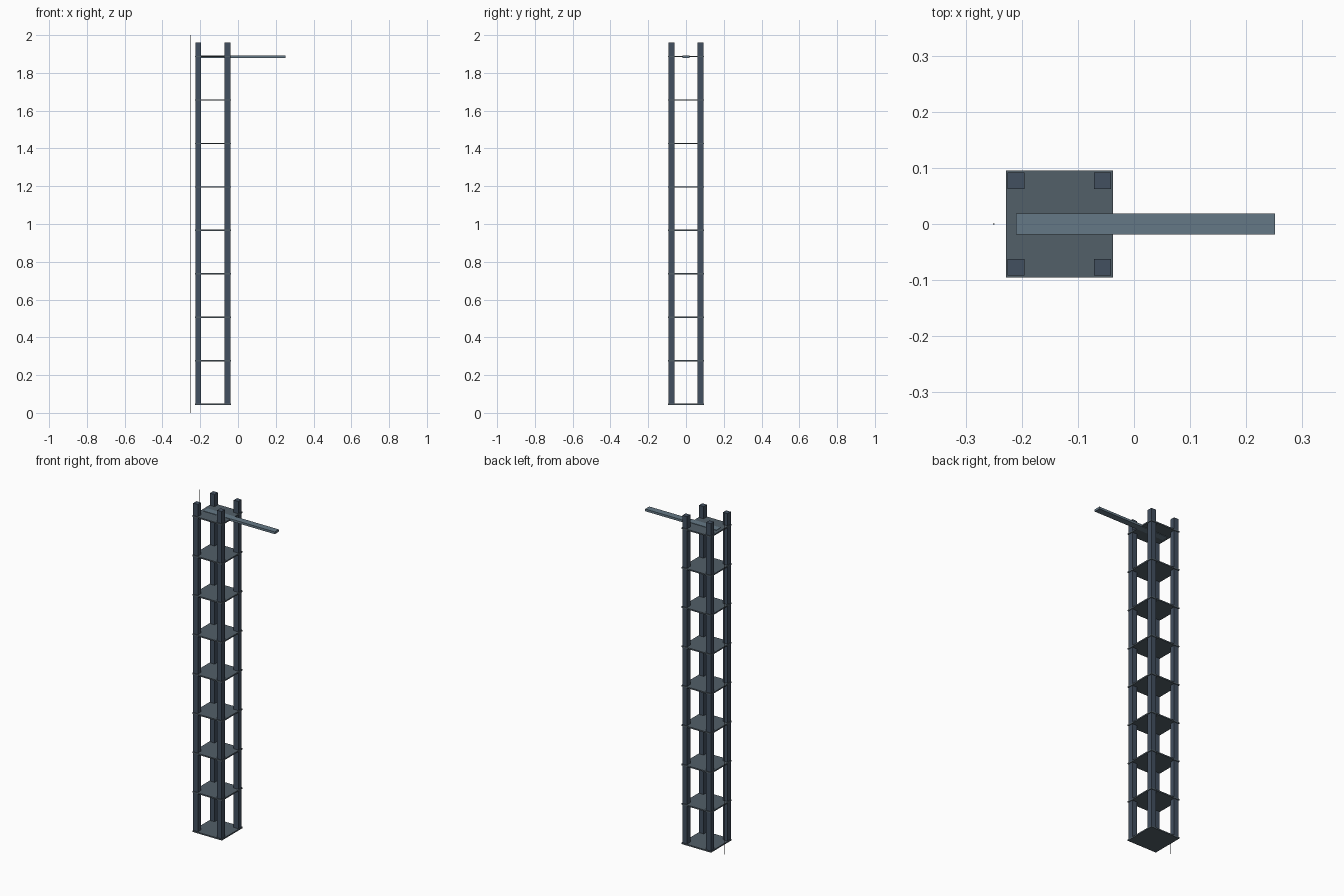
import bpy

if "Cube" in bpy.data.objects:
    bpy.data.objects.remove(bpy.data.objects["Cube"])

CX = -0.133          # tower axis
HALF_PLATE = 0.0955
POST_OFF, POST_W = 0.0770, 0.0300
Z0, STEP = 0.045, 0.2302


def material(name, rgb):
    m = bpy.data.materials.new(name)
    m.diffuse_color = (*rgb, 1)
    m.use_nodes = True
    m.node_tree.nodes["Principled BSDF"].inputs["Base Color"].default_value = m.diffuse_color
    return m


steel = material("dark_steel", (0.055, 0.08, 0.115))
plate_mat = material("plate_steel", (0.085, 0.115, 0.14))
arm_mat = material("arm_steel", (0.13, 0.19, 0.24))
cable_mat = material("cable_dark", (0.03, 0.035, 0.04))


def box(name, lo, hi, mat):
    mid = [(a + b) / 2 for a, b in zip(lo, hi)]
    bpy.ops.mesh.primitive_cube_add(size=1, location=mid)
    ob = bpy.context.object
    ob.name = name
    ob.scale = [b - a for a, b in zip(lo, hi)]
    bpy.ops.object.transform_apply(location=False, rotation=False, scale=True)
    ob.data.materials.append(mat)
    return ob


# Four corner posts
for sx, side in ((-1, "left"), (1, "right")):
    for sy, end in ((-1, "front"), (1, "back")):
        x, y, h = CX + sx * POST_OFF, sy * POST_OFF, POST_W / 2
        box(f"post_{end}_{side}", (x - h, y - h, Z0), (x + h, y + h, 1.962), steel)

# Nine evenly spaced square plates
for i in range(9):
    z = Z0 + i * STEP
    box(f"plate_{i + 1}", (CX - HALF_PLATE, -HALF_PLATE, z - 0.0038),
        (CX + HALF_PLATE, HALF_PLATE, z + 0.0038), plate_mat)

# Cantilever arm through the top plate
z = Z0 + 8 * STEP
box("arm", (-0.21, -0.019, z - 0.0065), (0.251, 0.019, z + 0.0065), arm_mat)

# Thin vertical cable beside the tower
bpy.ops.mesh.primitive_cylinder_add(vertices=8, radius=0.0013, depth=2, location=(-0.25, 0, 1))
cable = bpy.context.object
cable.name = "cable"
cable.data.materials.append(cable_mat)
bpy.ops.object.shade_smooth_by_angle()
